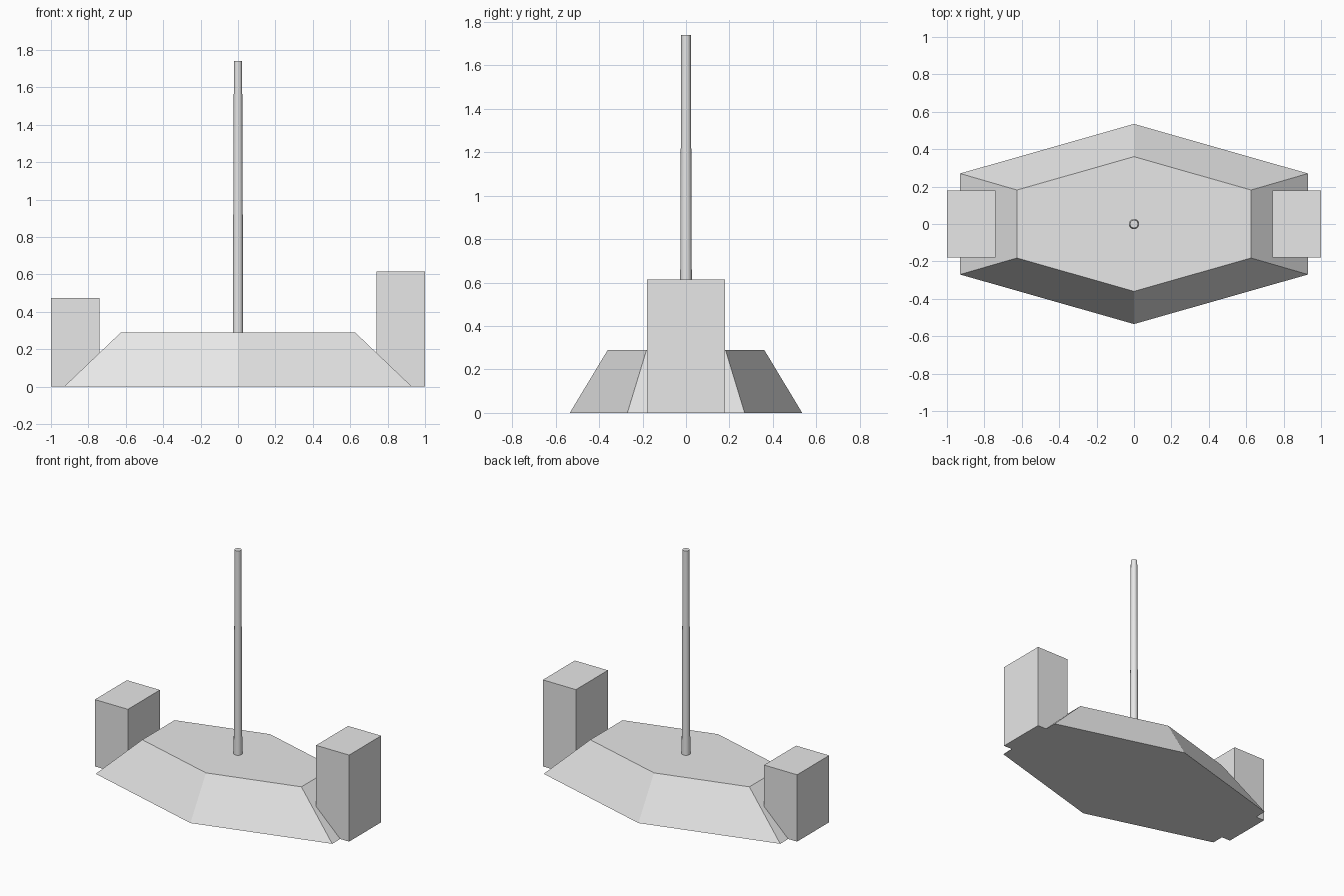
import bpy
import bmesh
from mathutils import Vector

cube = bpy.data.objects.get("Cube")
if cube:
    bpy.data.objects.remove(cube, do_unlink=True)

# One plain grey for every part
grey = bpy.data.materials.new("light_grey")
grey.use_nodes = True
colour = (0.8, 0.8, 0.8, 1)
grey.diffuse_color = colour
grey.node_tree.nodes["Principled BSDF"].inputs["Base Color"].default_value = colour


def add_part(name, bm):
    mesh = bpy.data.meshes.new(name)
    bmesh.ops.recalc_face_normals(bm, faces=bm.faces)
    bm.to_mesh(mesh)
    bm.free()
    mesh.materials.append(grey)
    obj = bpy.data.objects.new(name, mesh)
    bpy.context.collection.objects.link(obj)
    return obj


def add_box(name, low, high):
    low, high = Vector(low), Vector(high)
    bm = bmesh.new()
    bmesh.ops.create_cube(bm, size=1)
    for v in bm.verts:
        v.co = (low + high) / 2 + v.co * (high - low)
    return add_part(name, bm)


# Stretched hexagonal base, narrowing towards its flat top
BASE_TOP = 0.29
outline = [(0.93, -0.27), (0.93, 0.27), (0, 0.535),
           (-0.93, 0.27), (-0.93, -0.27), (0, -0.535)]
bm = bmesh.new()
bottom = bm.faces.new([bm.verts.new((x, y, 0)) for x, y in outline])
top = bmesh.ops.extrude_face_region(bm, geom=[bottom], use_keep_orig=True)["geom"]
for v in top:
    if isinstance(v, bmesh.types.BMVert):
        v.co = (v.co.x * 0.673, v.co.y * 0.673, BASE_TOP)
add_part("base", bm)

# End blocks of unequal height
add_box("right_block", (-1, -0.18, 0), (-0.74, 0.18, 0.475))
add_box("left_block", (0.74, -0.18, 0), (1, 0.18, 0.615))

# Slender tapered pole
POLE_TOP = 1.74
bm = bmesh.new()
bmesh.ops.create_cone(bm, cap_ends=True, segments=24, radius1=0.028,
                      radius2=0.022, depth=POLE_TOP - BASE_TOP)
bmesh.ops.translate(bm, verts=bm.verts, vec=(0, 0, (POLE_TOP + BASE_TOP) / 2))
pole = add_part("pole", bm)
bpy.context.view_layer.objects.active = pole
pole.select_set(True)
bpy.ops.object.shade_smooth_by_angle()
